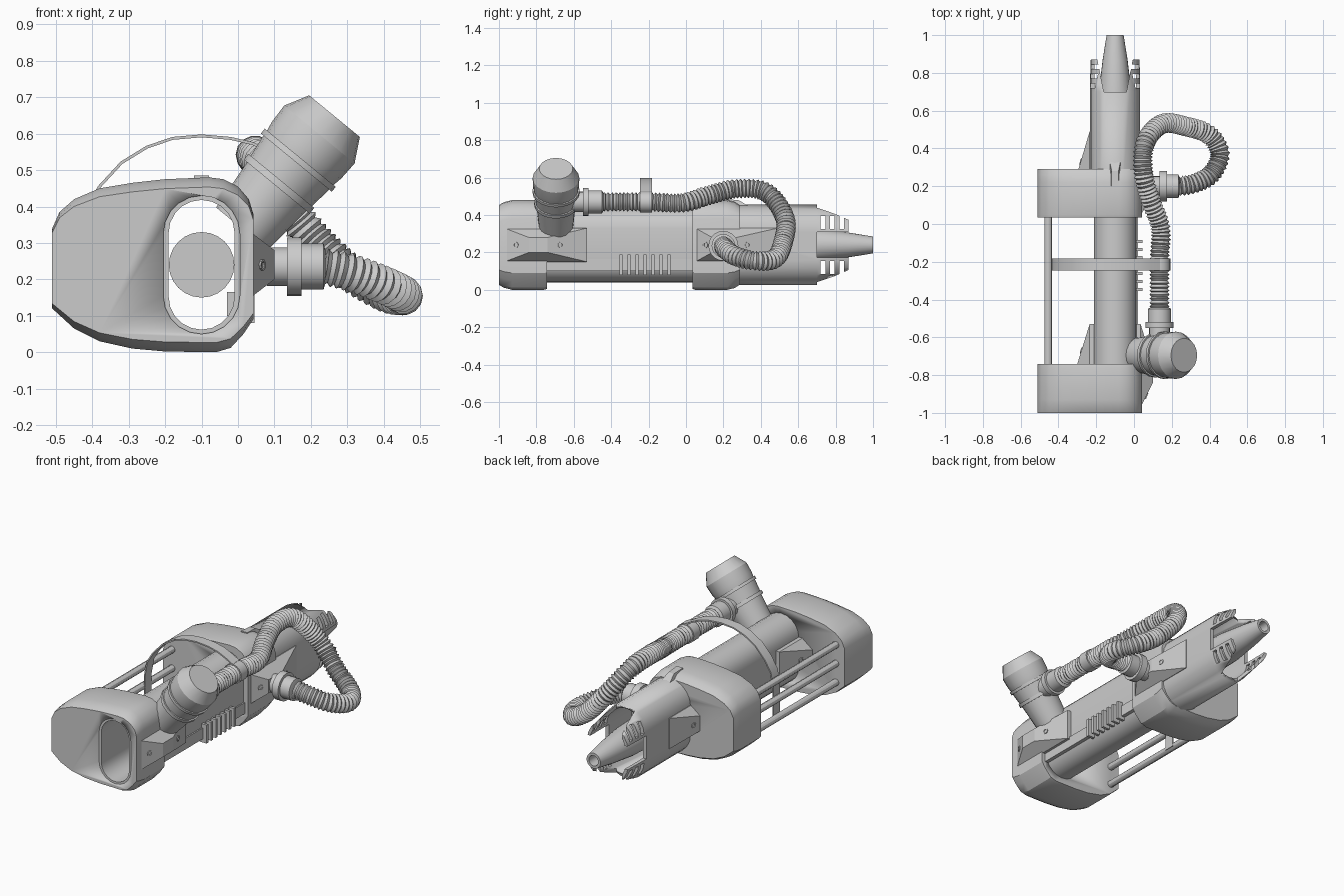
import bpy, bmesh, math
from mathutils import Vector

if "Cube" in bpy.data.objects:
    bpy.data.objects.remove(bpy.data.objects["Cube"])

GREY = bpy.data.materials.new("plain grey")
GREY.diffuse_color = (0.6, 0.6, 0.6, 1)
GREY.use_nodes = True
GREY.node_tree.nodes["Principled BSDF"].inputs["Base Color"].default_value = GREY.diffuse_color
CX, CZ = -0.10, 0.24            # axis of the oblong tube


def loft(name, rings, cap=True, loop=False, angle=30):
    """Skin equal-sized rings of points into one object."""
    bm = bmesh.new()
    vs = [[bm.verts.new(p) for p in r] for r in rings]
    n = len(vs[0])
    pairs = list(zip(vs, vs[1:])) + ([(vs[-1], vs[0])] if loop else [])
    for a, b in pairs:
        for i in range(n):
            j = (i + 1) % n
            bm.faces.new((a[i], a[j], b[j], b[i]))
    if cap and not loop:
        bm.faces.new(vs[0][::-1])
        bm.faces.new(vs[-1])
    bmesh.ops.recalc_face_normals(bm, faces=bm.faces)
    me = bpy.data.meshes.new(name)
    bm.to_mesh(me)
    bm.free()
    me.materials.append(GREY)
    ob = bpy.data.objects.new(name, me)
    bpy.context.collection.objects.link(ob)
    if angle:
        bpy.ops.object.select_all(action='DESELECT')
        ob.select_set(True)
        bpy.context.view_layer.objects.active = ob
        bpy.ops.object.shade_smooth_by_angle(angle=math.radians(angle))
    return ob


def circle(c, axis, r, n, ref=Vector((0, 0, 1))):
    u = axis.cross(ref).normalized()
    v = axis.cross(u).normalized()
    return [c + r * (math.cos(k * math.tau / n) * u + math.sin(k * math.tau / n) * v) for k in range(n)]


def lathe(name, origin, axis, profile, n=20):
    axis, origin = Vector(axis).normalized(), Vector(origin)
    ref = Vector((0, 0, 1)) if abs(axis.z) < 0.5 else Vector((0, 1, 0))
    return loft(name, [circle(origin + axis * t, axis, r, n, ref) for t, r in profile])


def stadium(y, w, h, n=10):
    pts = []
    for s in (1, -1):
        for k in range(n + 1):
            a = math.pi * k / n + (0 if s > 0 else math.pi)
            pts.append((CX + w * math.cos(a), y, CZ + s * (h - w) + w * math.sin(a)))
    return pts


def shell(name, layers):
    """Open oblong tube from (y, half width, half height, wall) layers."""
    outer = [stadium(y, w, h) for y, w, h, t in layers]
    inner = [stadium(y, w - t, h - t) for y, w, h, t in reversed(layers)]
    return loft(name, outer + inner, loop=True)


def box(name, x0, x1, y0, y1, z0, z1):
    return loft(name, [[(x0, y, z0), (x1, y, z0), (x1, y, z1), (x0, y, z1)] for y in (y0, y1)], angle=0)


def cut(ob, cutters):
    for c in cutters:
        m = ob.modifiers.new("cut", 'BOOLEAN')
        m.object, m.operation, m.solver = c, 'DIFFERENCE', 'EXACT'
    dg = bpy.context.evaluated_depsgraph_get()
    me = bpy.data.meshes.new_from_object(ob.evaluated_get(dg))
    ob.modifiers.clear()
    ob.data = me
    for c in cutters:
        bpy.data.objects.remove(c)


# Two housings around the tube, with rounded ends
HOUSING = [(-.51, .12), (-.45, .065), (-.38, .03), (-.29, .01), (-.2, .002), (-.06, 0), (-.02, .012),
           (.015, .05), (.042, .09), (.042, .38), (.03, .42), (0, .455), (-.04, .475), (-.08, .48),
           (-.2, .475), (-.29, .465), (-.38, .45), (-.45, .42), (-.49, .385), (-.51, .34)]
for name, layers in (("rear_housing", [(-1, .89), (-.975, .95), (-.93, 1), (-.76, 1), (-.742, .98)]),
                     ("front_housing", [(.035, .98), (.05, 1), (.22, 1), (.26, .96), (.29, .88)])):
    ob = loft(name, [[(x, y, CZ + (z - CZ) * s) for x, z in HOUSING] for y, s in layers])
    cut(ob, [loft("bore", [stadium(-1.2, .105, .19), stadium(.5, .105, .19)])])

# Oblong main tube, open right through
shell("main_tube", [(-.995, .1125, .2, .022), (.3, .1125, .2, .022)])

# Muzzle sleeve split into four slotted prongs
sleeve = shell("muzzle_sleeve", [(.2, .133, .215, .022), (.7, .133, .215, .022), (.87, .133, .175, .018)])
cutters = [box("side_notch", -.5, .3, .7, 1, .172, .308)]
cutters.append(loft("top_notch", [[(CX - w, y, -.2), (CX + w, y, -.2), (CX + w, y, .7), (CX - w, y, .7)]
                                  for y, w in ((.7, .06), (.9, .1))]))
for y in (.72, .77, .82):
    for z in (.085, .325):
        cutters.append(box("slot", -.5, .3, y, y + .025, z, z + .07))
cut(sleeve, cutters)

# Nozzle
lathe("nozzle", (CX, 0, CZ), (0, 1, 0),
      [(.55, .09), (.7, .086), (.87, .066), (1, .045), (1, .03), (.92, .028)], 24)

# Sight fin on top
loft("sight_fin", [[(CX - a, y, .42), (CX + a, y, .42), (CX + b, y, z), (CX - b, y, z)]
                   for y, a, b, z in ((.2, .035, .02, .485), (.28, .035, .018, .48), (.34, .035, .03, .445))], angle=0)

# Wedge brackets with bolts, on both sides
for label, y0, y1, t0, t1, bolts in (("rear", -.97, -.53, -.84, -.74, ((-.91, .065, -.45), (-.67, .078, .3))),
                                     ("front", .05, .49, .14, .27, ((.105, .075, -.6), (.33, .081, .3)))):
    for side in (1, -1):
        def X(x):
            return CX + side * (x - CX)
        loft(label + "_bracket", [[(X(x), a, c), (X(x), b, c), (X(x), b, d), (X(x), a, d)] for x, a, b, c, d in
             ((0, y0, y1, .15, .33), (.035, y0, y1, .15, .33), (.1, t0, t1, .2, .28))], angle=0)
        for y, x, tilt in bolts:
            lathe(label + "_bolt", (X(x), y, CZ), (side, tilt, 0),
                  [(-.01, .016), (.005, .016), (.005, .009), (0, .008)], 10)

# Support rods between the housings
for z in (.13, .24, .35):
    lathe("support_rod", (-.453, -.76, z), (0, 1, 0), [(0, .02), (.82, .02)], 12)

# Side rail with cooling ribs
box("side_rail", -.03, .02, -.75, .05, .1, .165)
for k in range(7):
    y = -.355 + k * .0425
    box("cooling_rib", 0, .045, y, y + .016, .08, .188)

# Tilted canister
lathe("canister", (.011, -.695, .339), (.635, 0, .773),
      [(0, .092), (.15, .105), (.15, .117), (.17, .117), (.17, .109), (.235, .117), (.235, .126),
       (.252, .126), (.252, .118), (.28, .123), (.335, .125), (.4, .09)], 20)

# Hose couplings
lathe("canister_coupling", (.135, -.63, .47), (0, 1, 0),
      [(0, .055), (.08, .055), (.08, .075), (.11, .075), (.11, .062), (.18, .062), (.19, .045)])
lathe("bracket_coupling", (.08, .2, .235), (1, 0, 0),
      [(0, .053), (.055, .053), (.055, .08), (.095, .08), (.095, .063), (.155, .063), (.16, .045)])

# Pleated hose: even samples along a smooth path, alternating radius
PATH = [Vector(p) for p in ((.135, -.6, .47), (.135, -.45, .47), (.135, -.2, .47), (.14, -.02, .465), (.09, .12, .505),
        (.05, .27, .54), (.06, .43, .52), (.15, .53, .38), (.28, .515, .24), (.4, .47, .165),
        (.455, .37, .155), (.41, .265, .18), (.32, .215, .215), (.23, .2, .235), (.15, .2, .235))]
fine = []
for p0, p1, p2, p3 in zip(PATH, PATH[1:], PATH[2:], PATH[3:]):
    for k in range(40):
        t = k / 40
        fine.append(.5 * (2 * p1 + (p2 - p0) * t + (2 * p0 - 5 * p1 + 4 * p2 - p3) * t * t
                          + (3 * p1 - p0 - 3 * p2 + p3) * t ** 3))
even, gap = [fine[0]], 0
for a, b in zip(fine, fine[1:]):
    gap += (b - a).length
    if gap >= .0105:
        even.append(b)
        gap -= .0105
rings, up = [], Vector((0, 0, 1))
for i, p in enumerate(even):
    d = (even[min(i + 1, len(even) - 1)] - even[max(i - 1, 0)]).normalized()
    up = (up - d * up.dot(d)).normalized()       # carry the frame along without twist
    rings.append(circle(p, d, .053 if i % 2 else .042, 14, up))
loft("pleated_hose", rings, angle=25)

# Curved strap from the rods to the hose clip
STRAP = [Vector((x, 0, z)) for x, z in ((-.436, .12), (-.436, .3), (-.42, .39), (-.38, .455), (-.32, .52), (-.25, .563),
         (-.18, .587), (-.1, .594), (-.02, .587), (.04, .573), (.09, .55), (.135, .525))]
rings = []
for i, p in enumerate(STRAP):
    d = (STRAP[min(i + 1, len(STRAP) - 1)] - STRAP[max(i - 1, 0)]).normalized()
    nrm = Vector((d.z, 0, -d.x)) * .004
    rings.append([p + s * nrm + Vector((0, y, 0)) for s, y in ((1, -.245), (1, -.183), (-1, -.183), (-1, -.245))])
loft("hose_strap", rings)
lathe("hose_clip", (.135, -.245, .47), (0, 1, 0), [(0, .058), (.062, .058)], 18)
